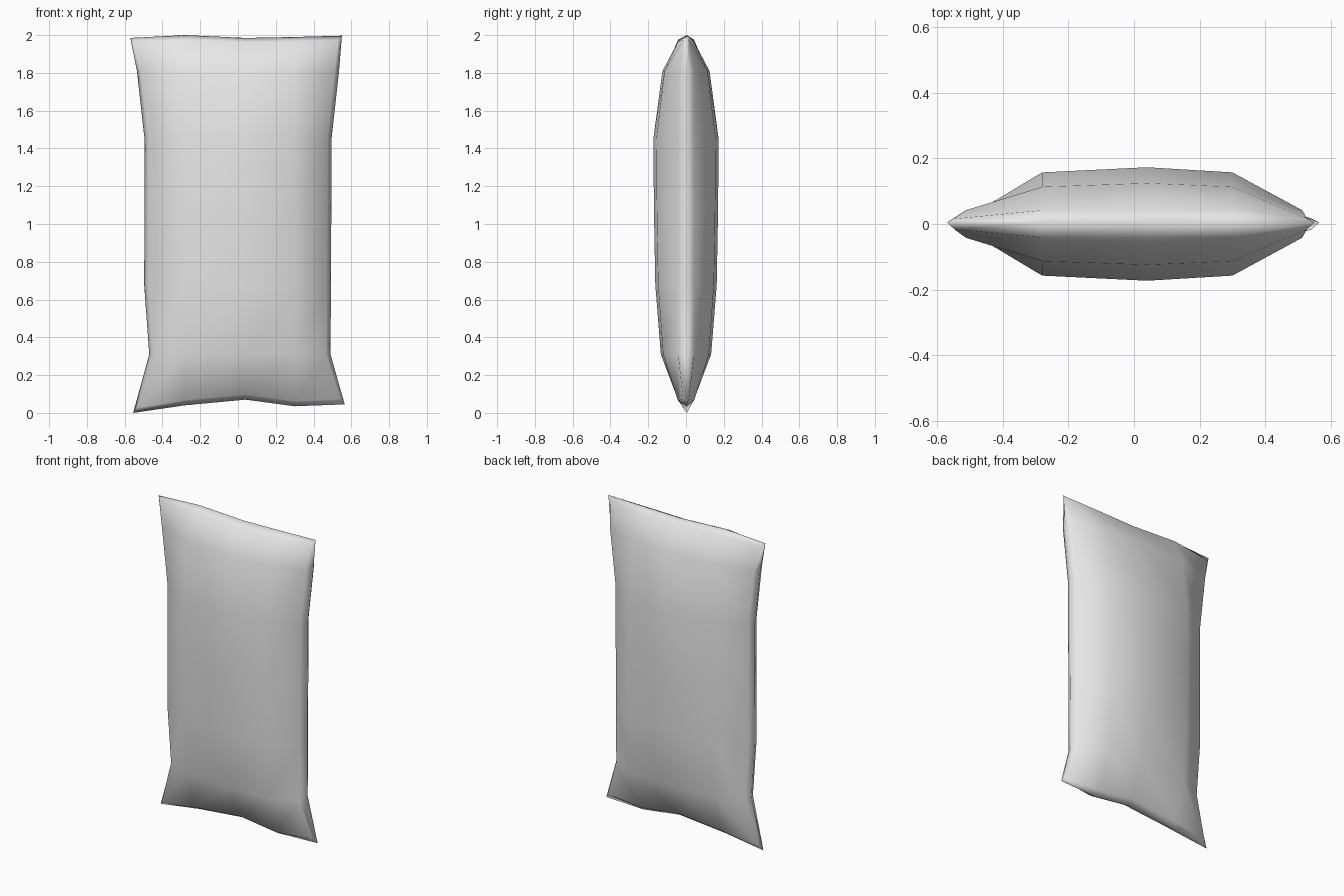
import bpy, bmesh
from mathutils import Vector

if "Cube" in bpy.data.objects:
    bpy.data.objects.remove(bpy.data.objects["Cube"], do_unlink=True)

# Outline of the cushion: column and row positions plus the uneven seam
COL_X = [0, -0.28, 0.04, 0.30, 0]
ROW_Z = [0, 0.31, 0.68, 1.06, 1.45, 1.81, 0]
LEFT_X = [-0.555, -0.47, -0.497, -0.495, -0.495, -0.535, -0.57]
RIGHT_X = [0.565, 0.49, 0.492, 0.494, 0.495, 0.535, 0.55]
BOTTOM_Z = [0.0, 0.04, 0.07, 0.035, 0.045]
TOP_Z = [1.985, 2.0, 1.985, 1.99, 1.997]

# Puffiness across the columns and up the rows
COL_PUFF = [0, 0.91, 1.0, 0.91, 0]
ROW_PUFF = [0, 0.77, 0.94, 0.98, 1.0, 0.72, 0]
LAST_COL, LAST_ROW = len(COL_X) - 1, len(ROW_Z) - 1
SEAM_Y = 0.005


def outline_point(i, j):
    """Point of the flat sheet before it is puffed up."""
    x, z = COL_X[i], ROW_Z[j]
    if i == 0:
        x = LEFT_X[j]
    elif i == LAST_COL:
        x = RIGHT_X[j]
    if j == 0:
        z = BOTTOM_Z[i]
    elif j == LAST_ROW:
        z = TOP_Z[i]
    return Vector((x, SEAM_Y, z))


def panel_point(i, j, side):
    """Point of the front (-1) or back (+1) panel, inset from the seam at its border."""
    p = outline_point(i, j)
    on_side, on_end = i in (0, LAST_COL), j in (0, LAST_ROW)
    if on_side:
        p.x += 0.022 if i == 0 else -0.022
    if on_end:
        p.z += 0.028 if j == 0 else -0.024
    if on_side and on_end:
        depth = 0.016
    elif on_side or on_end:
        depth = 0.042
    else:
        depth = 0.173 * COL_PUFF[i] * ROW_PUFF[j]
    p.y = side * depth
    return p


# Border indices in order round the cushion
border = [(i, 0) for i in range(LAST_COL)]
border += [(LAST_COL, j) for j in range(LAST_ROW)]
border += [(i, LAST_ROW) for i in range(LAST_COL, 0, -1)]
border += [(0, j) for j in range(LAST_ROW, 0, -1)]

bm = bmesh.new()
seam = {key: bm.verts.new(outline_point(*key)) for key in border}
for side in (-1, 1):
    # Puffed panel
    grid = {(i, j): bm.verts.new(panel_point(i, j, side))
            for i in range(LAST_COL + 1) for j in range(LAST_ROW + 1)}
    for i in range(LAST_COL):
        for j in range(LAST_ROW):
            bm.faces.new([grid[i, j], grid[i + 1, j], grid[i + 1, j + 1], grid[i, j + 1]])
    # Narrow strip joining the panel to the seam
    for a, b in zip(border, border[1:] + border[:1]):
        bm.faces.new([seam[a], seam[b], grid[b], grid[a]])
bmesh.ops.recalc_face_normals(bm, faces=bm.faces)
for face in bm.faces:
    face.smooth = True

mesh = bpy.data.meshes.new("cushion")
bm.to_mesh(mesh)
bm.free()
cushion = bpy.data.objects.new("cushion", mesh)
bpy.context.collection.objects.link(cushion)

# Plain grey cloth
cloth = bpy.data.materials.new("light grey cloth")
cloth.use_nodes = True
colour = (0.8, 0.8, 0.8, 1)
cloth.diffuse_color = colour
cloth.node_tree.nodes["Principled BSDF"].inputs["Base Color"].default_value = colour
mesh.materials.append(cloth)
